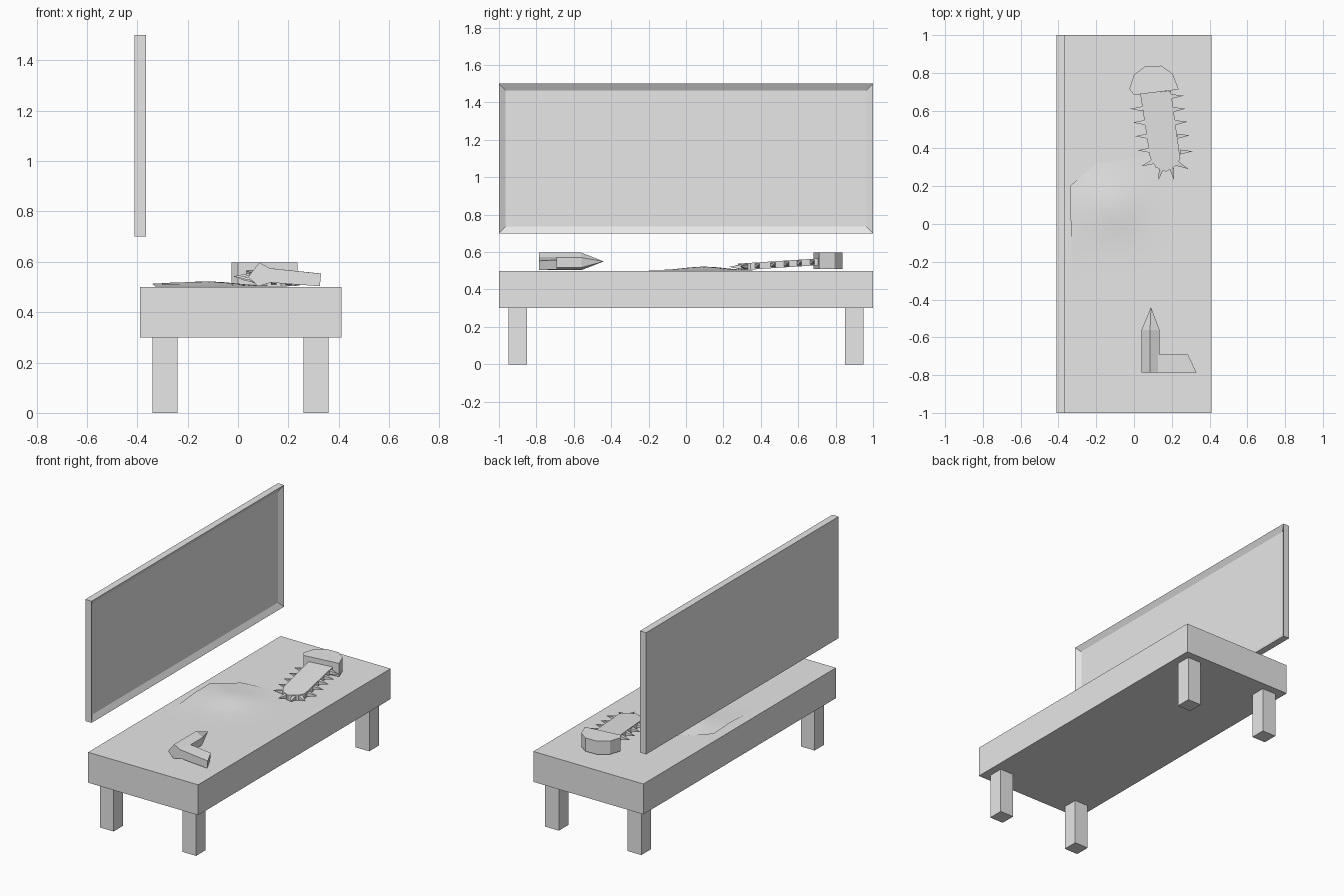
import bpy, bmesh, math
from mathutils import Vector

cube = bpy.data.objects.get("Cube")
if cube:
    bpy.data.objects.remove(cube, do_unlink=True)

grey = bpy.data.materials.new("plain_grey")
grey.use_nodes = True
grey.diffuse_color = (0.8, 0.8, 0.8, 1)
bsdf = next(n for n in grey.node_tree.nodes if n.type == "BSDF_PRINCIPLED")
bsdf.inputs["Base Color"].default_value = (0.8, 0.8, 0.8, 1)


def finish(name, bm, smooth=False):
    bmesh.ops.recalc_face_normals(bm, faces=bm.faces)
    mesh = bpy.data.meshes.new(name)
    bm.to_mesh(mesh)
    bm.free()
    mesh.materials.append(grey)
    for p in mesh.polygons:
        p.use_smooth = smooth
    obj = bpy.data.objects.new(name, mesh)
    bpy.context.collection.objects.link(obj)
    return obj


def loft(bm, a, b):
    """Closed solid between two matching outlines."""
    va = [bm.verts.new(p) for p in a]
    vb = [bm.verts.new(p) for p in b]
    bm.faces.new(va)
    bm.faces.new(vb)
    for i in range(len(va)):
        j = (i + 1) % len(va)
        bm.faces.new((va[i], va[j], vb[j], vb[i]))
    return va, vb


def box_bm(x0, x1, y0, y1, z0, z1):
    bm = bmesh.new()
    ring = [(x0, y0), (x1, y0), (x1, y1), (x0, y1)]
    loft(bm, [(x, y, z0) for x, y in ring], [(x, y, z1) for x, y in ring])
    return bm


# Table top and legs
finish("table_top", box_bm(-0.39, 0.41, -1, 1, 0.3, 0.5))
for side, x in (("right", -0.34), ("left", 0.26)):
    for end, y in (("front", -0.95), ("back", 0.85)):
        finish(f"{end}_{side}_leg", box_bm(x, x + 0.1, y, y + 0.1, 0, 0.3))

# Hanging board with a recessed panel on the +x side
bm = box_bm(-0.41, -0.365, -1, 1, 0.7, 1.5)
bmesh.ops.recalc_face_normals(bm, faces=bm.faces)
face = max(bm.faces, key=lambda f: f.calc_center_median().x)
bmesh.ops.inset_region(bm, faces=[face], thickness=0.05)
bmesh.ops.translate(bm, verts=face.verts, vec=(-0.02, 0, 0))
finish("wall_board", bm)

# Thin rumpled sheet lying on the table
outline = [(-0.34, 0.2), (-0.2, 0.32), (0.07, 0.36), (0.29, 0.29), (0.37, 0.05),
           (0.38, -0.2), (0.27, -0.53), (0, -0.59), (-0.3, -0.51), (-0.33, -0.15)]


def sheet_height(x, y):
    bump = 0.02 * math.exp(-((x + 0.12) ** 2 + (y - 0.1) ** 2) / 0.025)
    lifted_edge = 0.016 * math.exp(-((x + 0.36) ** 2 + (y - 0.1) ** 2) / 0.012)
    return 0.502 + bump + lifted_edge


bm = bmesh.new()
cx, cy, rings = -0.05, -0.05, 8
centre = bm.verts.new((cx, cy, sheet_height(cx, cy)))
previous = None
for r in range(1, rings + 1):
    ring = []
    for i, (ax, ay) in enumerate(outline):
        bx, by = outline[(i + 1) % len(outline)]
        for t in (0, 0.5):
            x = cx + (ax + (bx - ax) * t - cx) * r / rings
            y = cy + (ay + (by - ay) * t - cy) * r / rings
            ring.append(bm.verts.new((x, y, sheet_height(x, y))))
    for i in range(len(ring)):
        j = (i + 1) % len(ring)
        if previous:
            bm.faces.new((previous[i], ring[i], ring[j], previous[j]))
        else:
            bm.faces.new((centre, ring[i], ring[j]))
    previous = ring
finish("sheet", bm, True)

# Pointed tool: prism head with a tip, and a tapered side grip
section = [(0.04, 0.54), (0.085, 0.597), (0.135, 0.57), (0.13, 0.517), (0.08, 0.503)]
bm = bmesh.new()
va, vb = loft(bm, [(x, -0.785, z) for x, z in section], [(x, -0.56, z) for x, z in section])
cap = next(f for f in bm.faces if set(f.verts) == set(vb))
bmesh.ops.poke(bm, faces=[cap])
bm.verts.ensure_lookup_table()
bm.verts[-1].co = (0.09, -0.44, 0.55)
finish("tool_head", bm)

bm = bmesh.new()
loft(bm, [(0.12, -0.785, 0.518), (0.12, -0.69, 0.518), (0.12, -0.69, 0.575), (0.12, -0.785, 0.575)],
     [(0.325, -0.785, 0.503), (0.28, -0.69, 0.508), (0.285, -0.69, 0.558), (0.33, -0.785, 0.553)])
finish("tool_grip", bm)

# Spiked club: faceted grip end
plan = [(0, 0.683), (-0.025, 0.715), (0, 0.79), (0.06, 0.835), (0.145, 0.838),
        (0.205, 0.795), (0.237, 0.712)]
bm = bmesh.new()
loft(bm, [(x, y, 0.51) for x, y in plan], [(x, y, 0.598) for x, y in plan])
finish("club_end", bm)


# Spiked club: sloping flat body with a rounded tip
def body_z(y):
    return 0.52 + (y - 0.28) * 0.065


plan = [(0.033, 0.69), (0.085, 0.35), (0.115, 0.3), (0.17, 0.277), (0.225, 0.31),
        (0.245, 0.345), (0.195, 0.705)]
bm = bmesh.new()
loft(bm, [(x, y, body_z(y) - 0.018) for x, y in plan],
     [(x, y, body_z(y) + 0.018) for x, y in plan])
finish("club_body", bm)

# Spikes: four-sided points along both sides and round the tip
spikes = [((0.195 + 0.05 * t, 0.675 - 0.3 * t), (1, 0.06)) for t in (0, 0.23, 0.46, 0.7, 0.98)]
spikes += [((0.045 + 0.04 * t, 0.61 - 0.22 * t), (-1, 0)) for t in (0, 0.33, 0.66, 1)]
spikes += [((0.1, 0.33), (-1, -0.4)), ((0.145, 0.295), (-0.25, -1)),
           ((0.2, 0.295), (0.2, -1)), ((0.23, 0.32), (1, -0.5))]
bm = bmesh.new()
for (x, y), way in spikes:
    d = Vector((way[0], way[1], 0)).normalized()
    side = Vector((-d.y, d.x, 0)) * 0.013
    up = Vector((0, 0, 0.013))
    base = Vector((x, y, body_z(y)))
    ring = [bm.verts.new(base + o) for o in (side + up, up - side, -side - up, side - up)]
    tip = bm.verts.new(base + d * 0.066)
    bm.faces.new(ring)
    for i in range(4):
        bm.faces.new((ring[i], ring[(i + 1) % 4], tip))
finish("club_spikes", bm)
